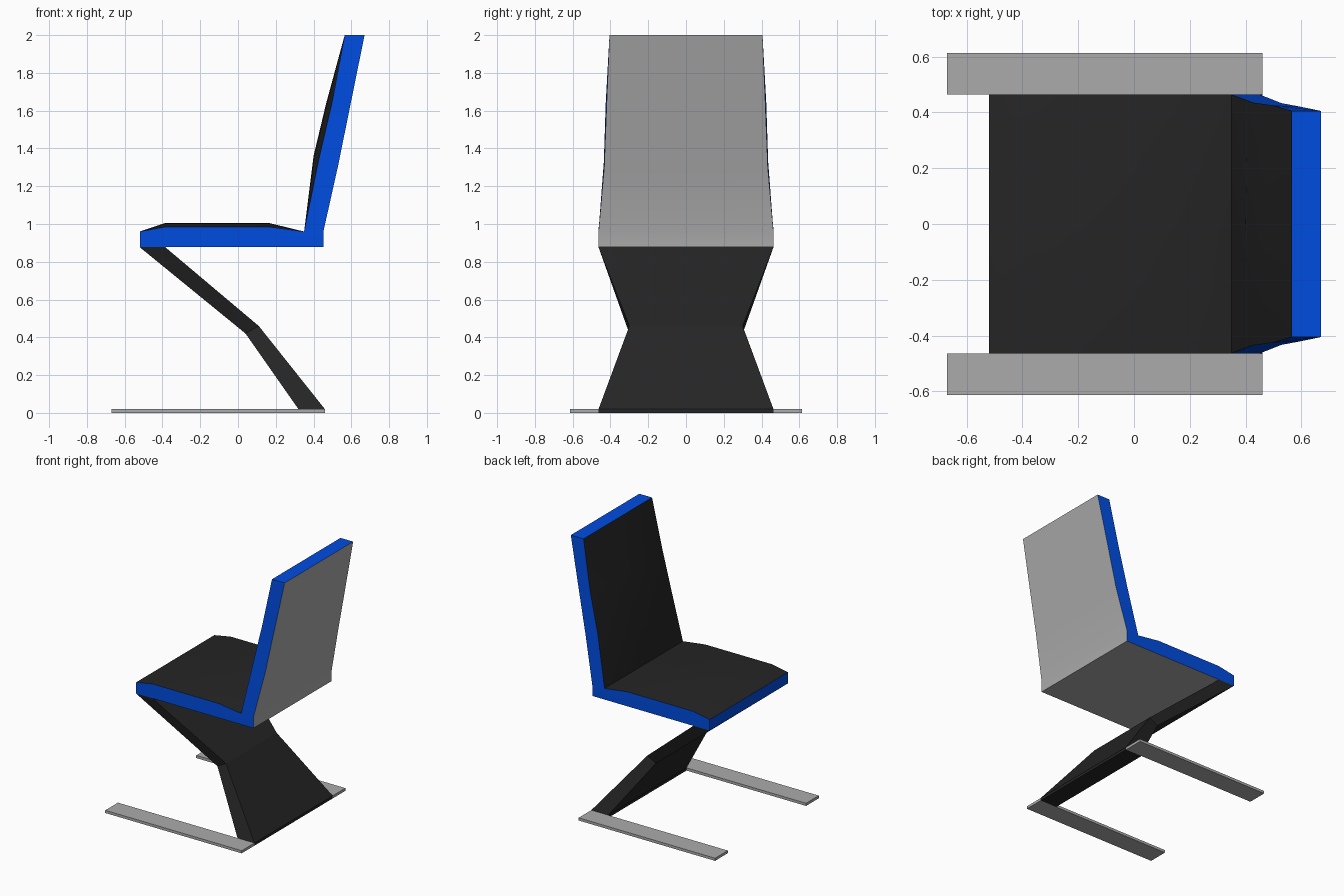
import bpy, bmesh, math

if "Cube" in bpy.data.objects:
    bpy.data.objects.remove(bpy.data.objects["Cube"])


def material(name, rgb):
    m = bpy.data.materials.new(name)
    m.diffuse_color = (*rgb, 1)
    m.use_nodes = True
    m.node_tree.nodes["Principled BSDF"].inputs["Base Color"].default_value = m.diffuse_color
    return m


DARK = material("dark_upholstery", (0.0185, 0.0185, 0.0185))
BLUE = material("blue_edge", (0.0, 0.072, 0.74))
GREY = material("grey_shell", (0.41, 0.41, 0.41))


def loft(name, profile, columns, caps, mats, pick):
    """Loft a closed XZ profile across Y.
    profile: (x, z, half_width, bulge_x, bulge_z); columns: (y factor, bulge factor)
    caps: profile indices of each side face
    pick(i): material index for profile segment i, or the side faces when i is None."""
    bm = bmesh.new()
    rows = [[bm.verts.new((x + bx * b, y * w, z + bz * b)) for x, z, w, bx, bz in profile]
            for y, b in columns]
    n = len(profile)
    for a, c in zip(rows, rows[1:]):
        for i in range(n):
            j = (i + 1) % n
            bm.faces.new((a[i], a[j], c[j], c[i])).material_index = pick(i)
    for row in (rows[0], rows[-1]):
        for cap in caps:
            bm.faces.new([row[i] for i in cap]).material_index = pick(None)
    bmesh.ops.recalc_face_normals(bm, faces=bm.faces)
    me = bpy.data.meshes.new(name)
    bm.to_mesh(me)
    bm.free()
    for m in mats:
        me.materials.append(m)
    ob = bpy.data.objects.new(name, me)
    bpy.context.collection.objects.link(ob)
    return ob


# Seat and backrest: one L-shaped shell with a crowned cushion side
W = 0.463
shell = [
    (-0.52, 0.96, W, 0, 0), (-0.385, 0.985, W, 0, 0.02), (0.165, 0.985, W, 0, 0.02),
    (0.35, 0.96, W, 0, 0), (0.425, 1.33, 0.435, -0.025, 0.03),
    (0.497, 1.64, 0.425, -0.03, 0), (0.565, 2.0, 0.405, 0, 0),
    (0.67, 2.0, 0.405, 0, 0), (0.597, 1.64, 0.42, 0, 0), (0.528, 1.30, 0.433, 0, 0),
    (0.452, 0.96, W, 0, 0), (0.452, 0.877, W, 0, 0), (-0.52, 0.877, W, 0, 0)]


def shell_colour(i):
    if i is None or i in (6, 12):
        return 1            # rim
    return 0 if i < 6 else 2  # cushion side, outer shell


seat = loft("seat_and_back", shell,
            [(-1, 0), (-0.55, 0.85), (0, 1), (0.55, 0.85), (1, 0)],
            [(0, 1, 2, 3, 10, 11, 12), (3, 4, 9, 10), (4, 5, 8, 9), (5, 6, 7, 8)],
            [DARK, BLUE, GREY], shell_colour)
bpy.context.view_layer.objects.active = seat
seat.select_set(True)
bpy.ops.object.shade_smooth_by_angle(angle=math.radians(30))

# Cantilever leg: bent slab pinched at the waist, ending in a floor bar
leg = [(-0.52, 0.877, W), (-0.385, 0.877, W), (0.11, 0.46, 0.30), (0.46, 0.02, W),
       (0.46, 0, W), (0.32, 0, W), (0.32, 0.02, W), (0.04, 0.42, 0.30)]
loft("cantilever_leg", [(*p, 0, 0) for p in leg], [(-1, 0), (1, 0)],
     [(0, 1, 2, 7), (7, 2, 3, 6), (6, 3, 4, 5)], [DARK], lambda i: 0)

# Floor runners
for side, label in ((-1, "front"), (1, "rear")):
    bpy.ops.mesh.primitive_cube_add(size=1, location=(-0.105, side * 0.538, 0.01))
    ob = bpy.context.object
    ob.name = label + "_floor_runner"
    ob.scale = (1.13, 0.15, 0.02)
    bpy.ops.object.transform_apply(location=False, rotation=False, scale=True)
    ob.data.materials.append(GREY)
